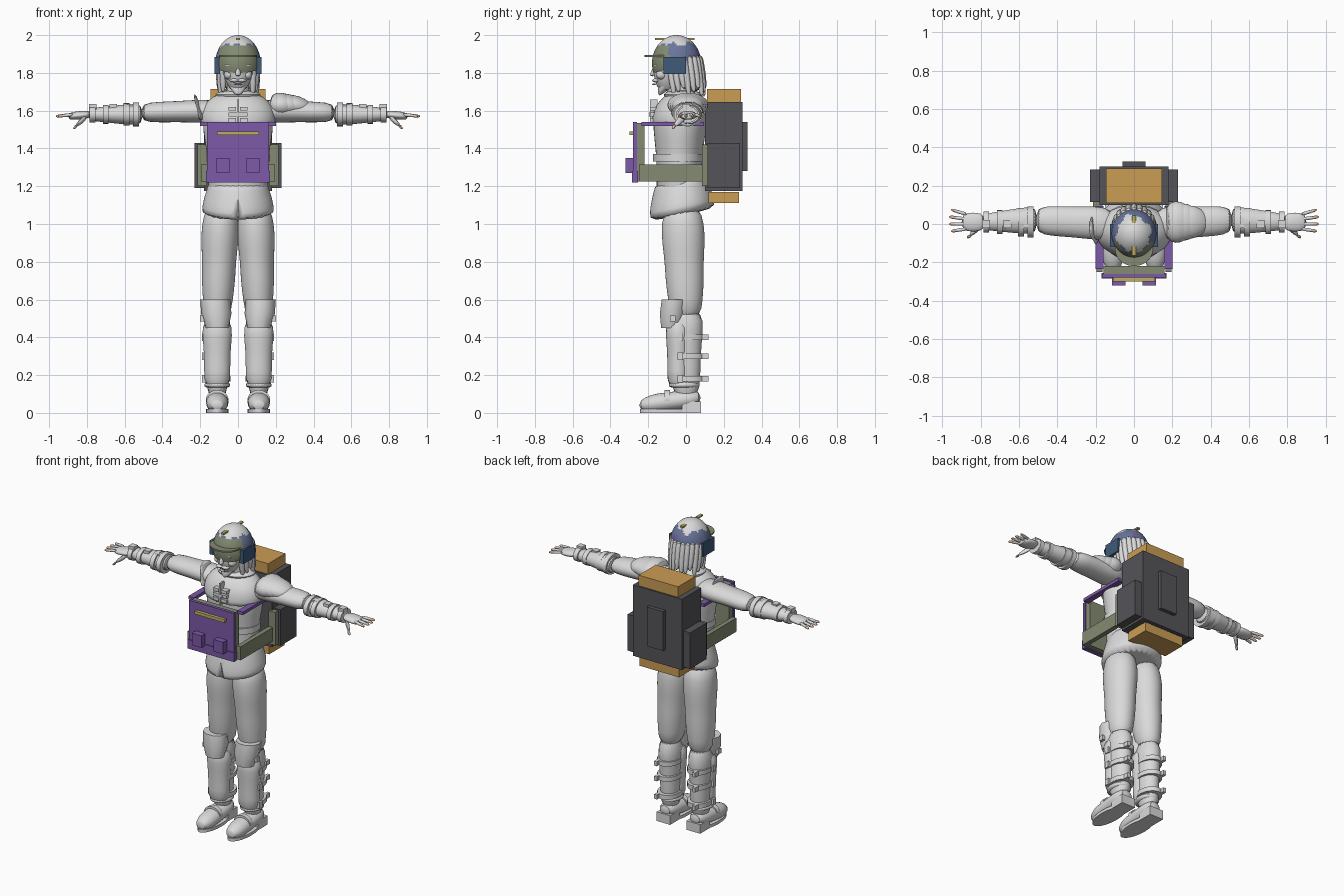
import bpy, bmesh, math
from mathutils import Vector

cube = bpy.data.objects.get("Cube")
if cube:
    bpy.data.objects.remove(cube, do_unlink=True)


def material(name, *rgb):
    mat = bpy.data.materials.new(name)
    mat.use_nodes = True
    mat.diffuse_color = (*rgb, 1)
    mat.node_tree.nodes["Principled BSDF"].inputs["Base Color"].default_value = (*rgb, 1)
    return mat


pale = material("pale_grey", .7, .7, .7)
purple = material("purple", .2, .1, .39)
olive = material("olive", .23, .26, .17)
charcoal = material("charcoal", .09, .09, .1)
amber = material("amber", .6, .34, .09)
brass = material("brass", .52, .43, .13)
navy = material("navy", .05, .1, .19)
slate = material("slate_blue", .14, .18, .33)
skin = material("fingertip_tan", .75, .5, .36)


def finish(name, bm, mat, mirror=False, smooth=True, levels=0):
    """Turn a bmesh into a named, coloured object with its modifiers."""
    bmesh.ops.recalc_face_normals(bm, faces=bm.faces)
    mesh = bpy.data.meshes.new(name)
    bm.to_mesh(mesh)
    bm.free()
    mesh.materials.append(mat)
    obj = bpy.data.objects.new(name, mesh)
    bpy.context.collection.objects.link(obj)
    bpy.ops.object.select_all(action='DESELECT')
    obj.select_set(True)
    bpy.context.view_layer.objects.active = obj
    if smooth:
        bpy.ops.object.shade_smooth_by_angle(angle=math.radians(50))
    if mirror:
        obj.modifiers.new("Mirror", 'MIRROR')
    if levels:
        subdivision = obj.modifiers.new("Subdivision", 'SUBSURF')
        subdivision.levels = subdivision.render_levels = levels
    return obj


def loft(name, mat, start, end, radii, depth=1, mirror=False, seg=20, tilt=0, levels=1):
    """Skin evenly spaced ellipses along a straight line; depth is their second radius ratio."""
    start, end = Vector(start), Vector(end)
    spans = [abs(d) for d in end - start]
    main = spans.index(max(spans))
    across, along = [axis for axis in range(3) if axis != main]
    bm = bmesh.new()
    loops = []
    for station, radius in enumerate(radii):
        loop = []
        for i in range(seg):
            point = start.lerp(end, station / (len(radii) - 1))
            angle = math.tau * i / seg
            rise = radius * depth * math.sin(angle)
            point[across] += radius * math.cos(angle)
            point[along] += rise
            point[main] += tilt * rise
            loop.append(bm.verts.new(point))
        loops.append(loop)
    for low, high in zip(loops, loops[1:]):
        for i in range(seg):
            j = (i + 1) % seg
            bm.faces.new((low[i], low[j], high[j], high[i]))
    bm.faces.new(loops[0])
    bm.faces.new(loops[-1])
    return finish(name, bm, mat, mirror, True, levels)


def band(name, mat, centre, axis, width, radius, depth, mirror=False):
    """A crisp strap that wraps a limb or the body."""
    half = Vector([width / 2 if letter == axis else 0 for letter in "xyz"])
    return loft(name, mat, Vector(centre) - half, Vector(centre) + half, (radius, radius), depth, mirror, levels=0)


def solid(name, mat, centre, size, mirror=False, rounded=False):
    """A box, or an ellipsoid when rounded, of the given full size."""
    bm = bmesh.new()
    if rounded:
        bmesh.ops.create_uvsphere(bm, u_segments=24, v_segments=14, radius=.5)
    else:
        bmesh.ops.create_cube(bm, size=1)
    bmesh.ops.scale(bm, vec=size, verts=bm.verts)
    bmesh.ops.translate(bm, vec=centre, verts=bm.verts)
    return finish(name, bm, mat, mirror, rounded)


# Torso, shoulder mantle, collar and belt
loft("torso", pale, (0, -.04, 1.1), (0, -.03, 1.7), (.15, .16, .16, .17, .19, .19, .09), depth=.75)
loft("mantle", pale, (0, -.05, 1.5), (0, -.02, 1.7), (.2, .2, .2, .17, .1), depth=.7)
loft("collar", pale, (0, -.01, 1.66), (0, -.02, 1.71), (.12, .13, .09), depth=.85)
band("waist_belt", pale, (0, -.04, 1.35), "z", width=.04, radius=.17, depth=.8)
loft("shoulder_flap", pale, (-.19, -.02, 1.54), (-.23, -.02, 1.69), (.02, .01, .01), depth=6)
solid("chest_seam", pale, (0, -.17, 1.59), (.01, .04, .14))
for z in (1.55, 1.58, 1.61):
    solid("chest_clasp", pale, (.03, -.17, z), (.04, .04, .02), mirror=True)
solid("clasp_centre", pale, (0, -.17, 1.58), (.04, .05, .02))

# Coat skirt with a front slit
skirt = loft("coat_skirt", pale, (0, -.03, 1.25), (0, -.02, 1.04), (.15, .16, .18, .19, .2), depth=.9, tilt=.2, seg=28)
cutter = loft("slit_cutter", pale, (0, -.2, 1.17), (0, -.2, .95), (.01, .06), seg=4, levels=0)
cutter.hide_render = True
slit = skirt.modifiers.new("Slit", 'BOOLEAN')
slit.object, slit.operation = cutter, 'DIFFERENCE'
bpy.context.view_layer.objects.active = skirt
for modifier in list(skirt.modifiers):
    bpy.ops.object.modifier_apply(modifier=modifier.name)
bpy.data.objects.remove(cutter, do_unlink=True)

# Legs
loft("trouser_leg", pale, (.09, -.02, 1.1), (.11, 0, .5), (.08, .1, .1, .09, .09, .08, .07), depth=1.15, mirror=True)
loft("shin", pale, (.11, 0, .55), (.11, 0, .07), (.07, .07, .06, .06, .05), depth=1.3, mirror=True)
loft("greave", pale, (.11, -.04, .5), (.11, -.04, .13), (.08, .08, .07, .07, .07), depth=.85, mirror=True)
loft("knee_guard", pale, (.12, -.06, .6), (.11, -.08, .45), (.08, .08, .06), depth=.9, mirror=True, seg=10, levels=0)

# Boot straps, buckles and strap ends
for z in (.18, .3, .4):
    band("boot_strap", pale, (.11, .01, z), "z", width=.03, radius=.07, depth=1.3, mirror=True)
    solid("boot_buckle", pale, (.18, -.03, z), (.02, .03, .04), mirror=True)
    solid("strap_end", pale, (.14, .09, z), (.02, .06, .03), mirror=True)
solid("knee_buckle", pale, (.19, -.07, .5), (.02, .03, .03), mirror=True)

# Boots
loft("boot", pale, (.11, -.25, .04), (.11, .08, .08), (.03, .06, .06, .06, .06, .04), depth=.85, mirror=True)
band("boot_sole", pale, (.11, -.1, .01), "z", width=.02, radius=.06, depth=2.4, mirror=True)
solid("boot_heel", pale, (.11, .03, .03), (.1, .1, .06), mirror=True)
loft("boot_cuff", pale, (.11, -.01, .13), (.11, -.01, .17), (.07, .07, .06), depth=1.2, mirror=True)
band("instep_strap", pale, (.11, -.1, .07), "y", width=.03, radius=.06, depth=.85, mirror=True)

# Arms and bracers
loft("sleeve", pale, (.1, 0, 1.6), (.52, .02, 1.59), (.08, .09, .08, .08, .07), depth=.7, mirror=True)
loft("bracer", pale, (.5, .02, 1.58), (.8, .01, 1.58), (.07, .07, .06, .05, .04), depth=.8, mirror=True)
for x in (.54, .59, .7, .77):
    band("bracer_strap", pale, (x, .01, 1.58), "x", width=.03, radius=.14 - x / 9, depth=.8, mirror=True)
for x in (.57, .66, .77):
    solid("bracer_buckle", pale, (x, 0, 1.62), (.04, .04, .03), mirror=True)

# Hands: even fan of fingers with tan tips
loft("palm", pale, (.78, .01, 1.58), (.9, .01, 1.57), (.04, .05, .05, .04), depth=.45, mirror=True)
for i in range(4):
    y = (i - 1) * .025
    root = Vector((.87, y, 1.58))
    tip = Vector((.97 - abs(i - 1.5) / 99, y * 1.5, 1.57))
    loft("finger", pale, root, root.lerp(tip, .8), (.01, .01, .01), mirror=True, seg=8)
    loft("fingertip", skin, root.lerp(tip, .65), tip, (.01, .01, .005), mirror=True, seg=8)
loft("thumb", pale, (.8, -.01, 1.57), (.86, -.06, 1.52), (.02, .02, .01), mirror=True, seg=8)
loft("thumb_tip", skin, (.85, -.06, 1.53), (.87, -.07, 1.5), (.01, .01), mirror=True, seg=8)

# Layered plates over the left shoulder
for i in range(3):
    grow = 1 - i / 10
    radii = [radius * grow for radius in (.09, .12, .1, .04)]
    shift = i / 30
    loft("shoulder_plate", pale, (.16 + shift, .01, 1.64), (.33 + shift, .01, 1.61), radii, depth=.6, tilt=.25, seg=14)

# Head, face and beard
loft("head", pale, (0, -.1, 1.7), (0, -.05, 1.95), (.04, .07, .09, .09, .07), depth=1.15)
loft("neck", pale, (0, -.03, 1.64), (0, -.05, 1.76), (.07, .06, .06))
loft("nose", pale, (0, -.16, 1.85), (0, -.18, 1.78), (.01, .01, .02), seg=10)
loft("beard", pale, (0, -.14, 1.68), (0, -.09, 1.77), (.01, .04, .05, .07), depth=.7, seg=14)
for name, centre, size in (
        ("brow", (.04, -.15, 1.84), (.06, .04, .02)),
        ("eye", (.03, -.16, 1.82), (.03, .02, .02)),
        ("cheek", (.05, -.13, 1.79), (.05, .06, .05)),
        ("moustache", (.02, -.16, 1.76), (.05, .04, .02))):
    solid(name, pale, centre, size, mirror=True, rounded=True)
solid("lower_lip", pale, (0, -.17, 1.74), (.04, .02, .01), rounded=True)

# Long hair: an inner mass and separate locks around the sides and back
loft("hair_mass", pale, (0, .03, 1.69), (0, -.02, 1.9), (.07, .09, .1), depth=.8)
locks = 17
for i in range(locks):
    angle = math.radians(-38 + 256 * i / (locks - 1))
    x, y = math.cos(angle) / 10, math.sin(angle) / 10
    loft("hair_lock", pale, (x, y - .03, 1.9), (x, y, 1.67 + i % 3 / 50), (.02, .02, .02, .01), seg=8)

# Patterned helmet with brim, ear pads and brass fittings
bm = bmesh.new()
bmesh.ops.create_uvsphere(bm, u_segments=48, v_segments=32, radius=1)
bmesh.ops.bisect_plane(bm, geom=bm.verts[:] + bm.edges[:] + bm.faces[:], plane_co=(0, 0, -.1),
                       plane_no=(0, -.25, 1), clear_inner=True)
bmesh.ops.scale(bm, vec=(.12, .13, .15), verts=bm.verts)
bmesh.ops.translate(bm, vec=(0, -.05, 1.85), verts=bm.verts)
helmet = finish("helmet", bm, olive)
for mat in (pale, slate, purple):
    helmet.data.materials.append(mat)
for face in helmet.data.polygons:
    x, y, z = face.center
    ripple = math.sin(70 * x + 25 * y) * math.cos(60 * y - 20 * x)
    if y < -.09 and z < 1.95:
        face.material_index = 0
    elif z + ripple / 40 > 1.95:
        face.material_index = 1
    else:
        face.material_index = 3 if ripple > .6 else 2
band("helmet_brim", olive, (0, -.13, 1.89), "z", width=.01, radius=.1, depth=.9)
solid("ear_pad", navy, (.11, -.06, 1.84), (.03, .12, .09), mirror=True)
for y in (-.14, .02):
    solid("helmet_fitting", brass, (0, y, 1.98), (.02, .05, .01))

# Chest rig
solid("chest_plate", purple, (0, -.27, 1.38), (.33, .02, .32))
solid("chest_backing", olive, (0, -.24, 1.38), (.32, .04, .31))
solid("plate_hem", purple, (0, -.27, 1.25), (.34, .03, .06))
solid("chest_pouch", purple, (.08, -.3, 1.31), (.07, .04, .08), mirror=True)
solid("chest_bar", brass, (0, -.29, 1.48), (.22, .02, .02))
solid("shoulder_strap", purple, (.18, -.07, 1.53), (.04, .33, .02), mirror=True)
solid("waist_strap", olive, (.18, -.07, 1.27), (.03, .36, .09), mirror=True)
solid("strap_anchor", olive, (.19, .1, 1.31), (.05, .03, .22), mirror=True)

# Backpack with side pouches, rear pocket and bedrolls
solid("pack", charcoal, (0, .2, 1.41), (.36, .2, .47))
solid("pack_side_pouch", charcoal, (.2, .2, 1.31), (.06, .17, .24), mirror=True)
solid("pack_rear_pocket", charcoal, (0, .31, 1.41), (.12, .03, .26))
solid("upper_bedroll", amber, (0, .2, 1.68), (.29, .18, .07))
solid("lower_bedroll", amber, (0, .2, 1.14), (.29, .16, .06))
